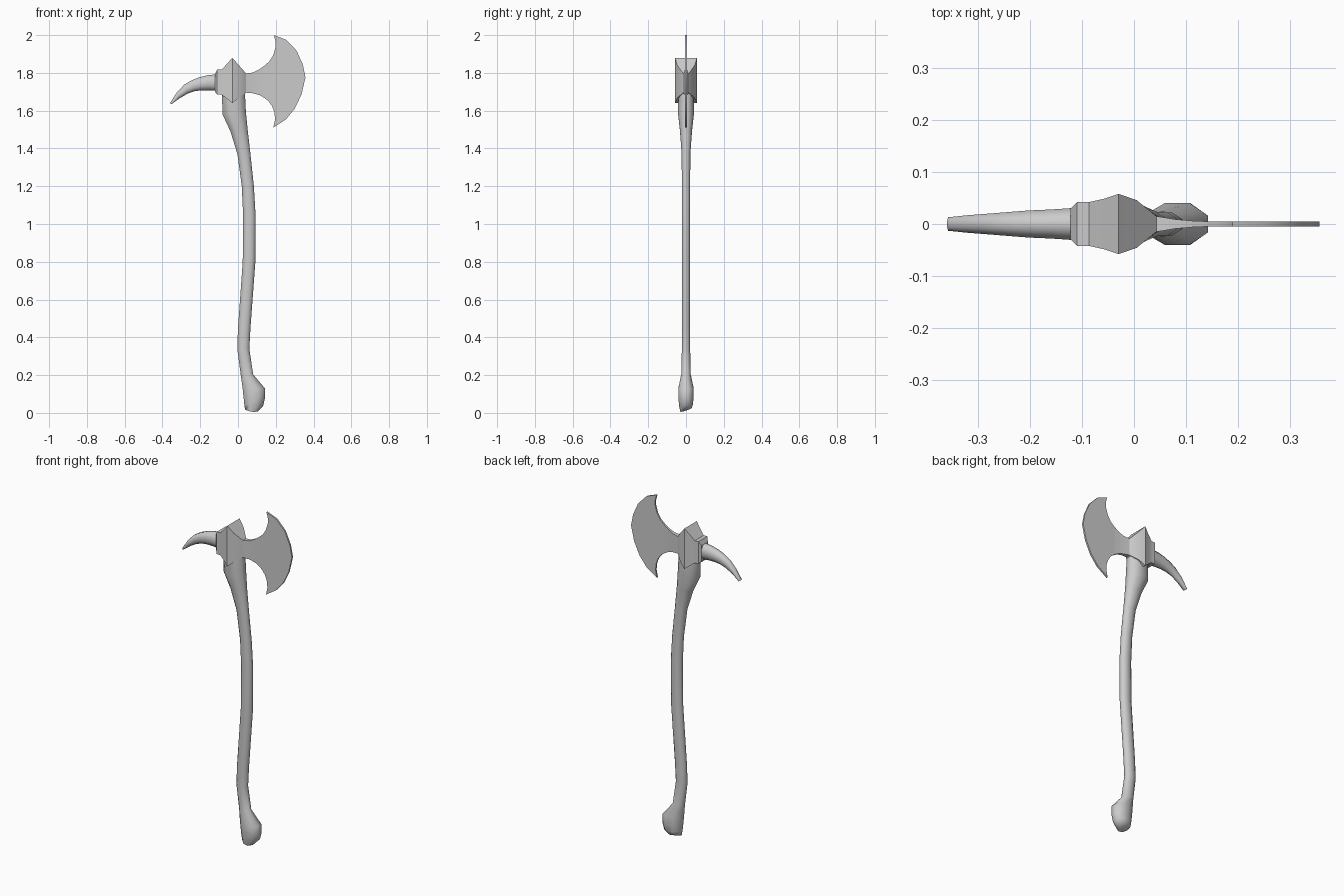
import bpy, bmesh

OCT = [(-.41, -1), (.41, -1), (1, -.41), (1, .41), (.41, 1), (-.41, 1), (-1, .41), (-1, -.41)]
QUAD = [(-1, -1), (1, -1), (1, 1), (-1, 1)]


def finish(name, bm, angle):
    bmesh.ops.recalc_face_normals(bm, faces=bm.faces)
    me = bpy.data.meshes.new(name)
    bm.to_mesh(me)
    bm.free()
    ob = bpy.data.objects.new(name, me)
    bpy.context.collection.objects.link(ob)
    bpy.ops.object.select_all(action='DESELECT')
    ob.select_set(True)
    bpy.context.view_layer.objects.active = ob
    bpy.ops.object.shade_smooth_by_angle(angle=angle)
    return ob


def loft(name, stations, section, angle):
    """Each station: two opposite edge points in the xz plane, half depth, tilt along y."""
    bm = bmesh.new()
    rings = []
    for ax, az, bx, bz, hy, tilt in stations:
        cx, cz, dx, dz = (ax + bx) / 2, (az + bz) / 2, (bx - ax) / 2, (bz - az) / 2
        rings.append([bm.verts.new((cx + dx * u, hy * v, cz + dz * u + tilt * v))
                      for u, v in section])
    n = len(section)
    for r, s in zip(rings, rings[1:]):
        for i in range(n):
            j = (i + 1) % n
            bm.faces.new((r[i], r[j], s[j], s[i]))
    bm.faces.new(rings[0])
    bm.faces.new(rings[-1])
    return finish(name, bm, angle)


# Curved wooden handle with swollen butt
loft("handle", [
    (.037, .022, .105, .012, .030, .010),
    (.033, .050, .133, .038, .037, .004),
    (.028, .095, .142, .075, .040, 0),
    (.024, .135, .142, .130, .040, 0),
    (.014, .205, .080, .205, .025, 0),
    (-.004, .34, .060, .34, .022, 0),
    (.000, .45, .066, .45, .022, 0),
    (.025, .80, .092, .80, .022, 0),
    (.027, 1.05, .093, 1.05, .022, 0),
    (.020, 1.20, .084, 1.20, .022, 0),
    (-.003, 1.37, .066, 1.37, .023, 0),
    (-.040, 1.49, .051, 1.50, .032, 0),
    (-.082, 1.58, .042, 1.59, .042, 0),
    (-.085, 1.70, .036, 1.71, .040, 0)], OCT, 1.3)

# Faceted socket tapering into the blade neck: x, top z, bottom z, half depth
head = [(-.122, 1.795, 1.70, .030), (-.11, 1.817, 1.685, .042), (-.087, 1.817, 1.685, .042),
        (-.06, 1.846, 1.664, .048), (-.03, 1.88, 1.64, .058), (.005, 1.84, 1.668, .046),
        (.043, 1.797, 1.695, .015), (.08, 1.802, 1.692, .009), (.115, 1.82, 1.682, .006),
        (.14, 1.838, 1.667, .005)]
loft("head_socket", [(x, b, x, t, h, 0) for x, t, b, h in head], QUAD, .4)

# Crescent blade
outline = [(.14, 1.838), (.165, 1.86), (.185, 1.89), (.199, 1.935), (.199, 1.965), (.190, 2.0),
           (.255, 1.975), (.31, 1.918), (.343, 1.845), (.357, 1.775), (.336, 1.685),
           (.30, 1.61), (.255, 1.555), (.187, 1.51), (.196, 1.553), (.193, 1.59),
           (.180, 1.625), (.16, 1.652), (.14, 1.667)]
bm = bmesh.new()
face = bm.faces.new([bm.verts.new((x, -.005, z)) for x, z in outline])
ext = bmesh.ops.extrude_face_region(bm, geom=[face], use_keep_orig=True)
bmesh.ops.translate(bm, vec=(0, .01, 0),
                    verts=[e for e in ext['geom'] if isinstance(e, bmesh.types.BMVert)])
finish("blade", bm, .5)

# Curved horn spike on the back
loft("horn_spike", [
    (-.115, 1.705, -.115, 1.792, .031, 0),
    (-.155, 1.708, -.160, 1.788, .028, 0),
    (-.195, 1.708, -.207, 1.776, .026, 0),
    (-.230, 1.703, -.247, 1.760, .023, 0),
    (-.265, 1.691, -.285, 1.737, .020, 0),
    (-.310, 1.665, -.323, 1.698, .017, 0),
    (-.352, 1.634, -.360, 1.640, .013, 0)], OCT, 1.0)
